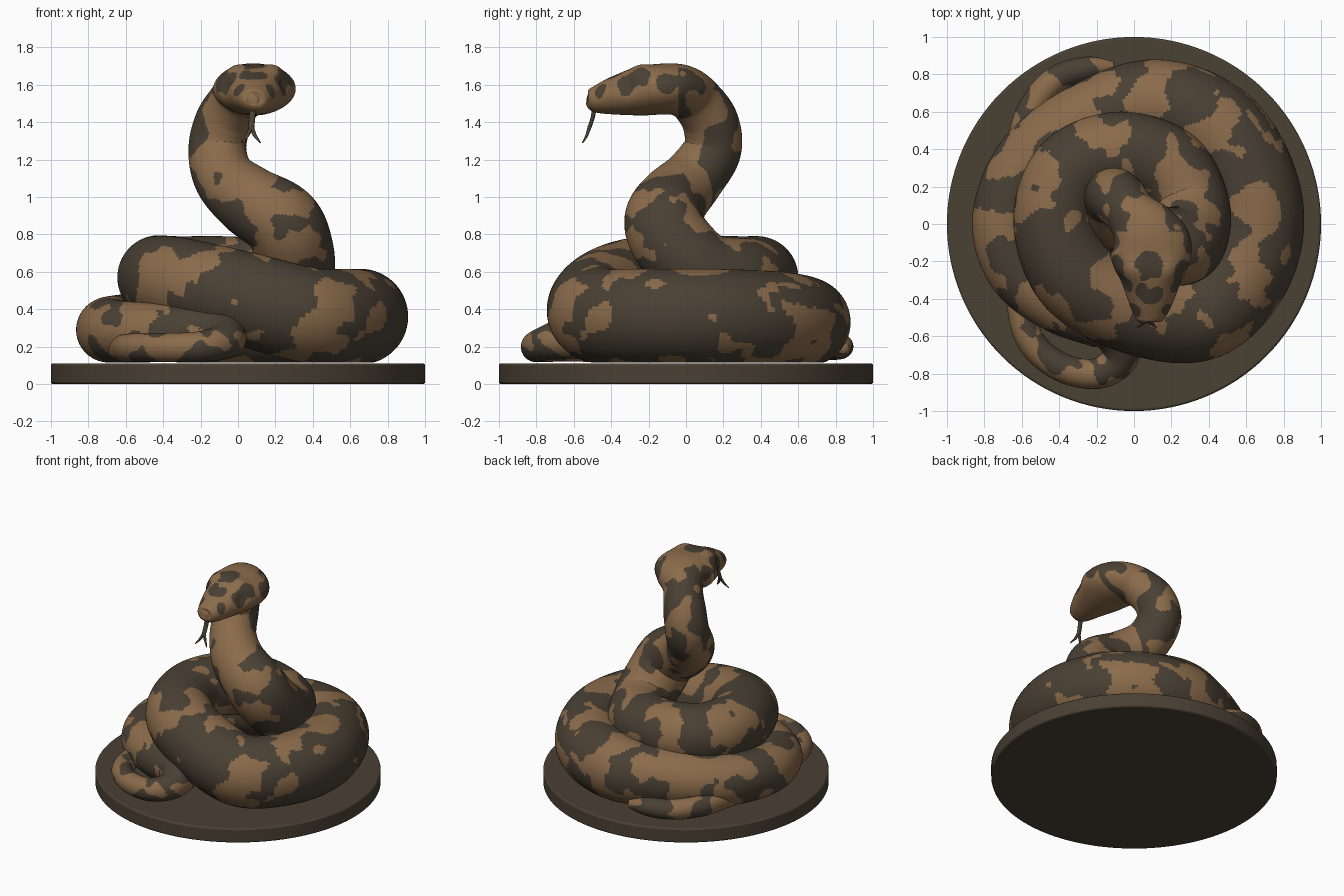
import bpy, bmesh, math
from mathutils import Vector, noise

if "Cube" in bpy.data.objects:
    bpy.data.objects.remove(bpy.data.objects["Cube"], do_unlink=True)


def material(name, color):
    mat = bpy.data.materials.new(name)
    mat.use_nodes = True
    mat.diffuse_color = (*color, 1)
    mat.node_tree.nodes["Principled BSDF"].inputs["Base Color"].default_value = (*color, 1)
    return mat


DARK = material("dark brown", (0.068, 0.052, 0.034))
TAN = material("tan brown", (0.258, 0.148, 0.070))


def catmull(a, b, c, d, t):
    """Smooth interpolation of positions and radii between b and c."""
    return [0.5 * (2 * q + (r - p) * t + (2 * p - 5 * q + 4 * r - s) * t * t
                   + (3 * q - p - 3 * r + s) * t ** 3) for p, q, r, s in zip(a, b, c, d)]


def sample(keys, steps):
    keys = [keys[0]] + keys + [keys[-1]]
    rows = []
    for i in range(len(keys) - 3):
        rows += [catmull(*keys[i:i + 4], k / steps) for k in range(steps)]
    return rows + [keys[-1]]


def tube(name, keys, steps, sides, shape=None, paint=None):
    """Sweep an ellipse along keys of (x, y, z, half width, half height)."""
    rows = sample(keys, steps)
    points = [Vector(r[:3]) for r in rows]
    bm = bmesh.new()
    rings = []
    side = Vector((1, 0, 0))
    for i, (p, row) in enumerate(zip(points, rows)):
        along = (points[min(i + 1, len(points) - 1)] - points[max(i - 1, 0)]).normalized()
        side = (side - along * side.dot(along)).normalized()
        up = side.cross(along)
        ring = []
        for k in range(sides):
            a = math.tau * k / sides
            v = p + side * math.cos(a) * row[3] + up * math.sin(a) * row[4]
            ring.append(bm.verts.new(shape(v) if shape else v))
        rings.append(ring)
    for r, s in zip(rings, rings[1:]):
        for k in range(sides):
            n = (k + 1) % sides
            bm.faces.new((r[k], r[n], s[n], s[k]))
    bm.faces.new(rings[0])
    bm.faces.new(rings[-1])
    bmesh.ops.recalc_face_normals(bm, faces=bm.faces)
    for f in bm.faces:
        f.smooth = True
        f.material_index = paint(f.calc_center_median()) if paint else 0
    mesh = bpy.data.meshes.new(name)
    bm.to_mesh(mesh)
    bm.free()
    for mat in (DARK, TAN):
        mesh.materials.append(mat)
    obj = bpy.data.objects.new(name, mesh)
    bpy.context.collection.objects.link(obj)
    return obj


# Round base
bpy.ops.mesh.primitive_cylinder_add(vertices=128, radius=1, depth=0.11, location=(0, 0, 0.055))
base = bpy.context.object
base.name = "round_base"
base.data.materials.append(DARK)
bevel = base.modifiers.new("soft rim", "BEVEL")
bevel.width = 0.012
bevel.segments = 3
bpy.ops.object.shade_smooth_by_angle()

# Head sections from snout to nape: x, y, z, half width, half height
head = [(.08, -.528, 1.52, .03, .025), (.08, -.515, 1.52, .068, .056),
        (.085, -.46, 1.525, .1, .08), (.09, -.36, 1.545, .142, .108),
        (.09, -.24, 1.565, .195, .13), (.085, -.12, 1.577, .222, .136),
        (.05, -.03, 1.57, .185, .137)]

# Body sections from neck through the coils to the tail tip: x, y, z, radius
body = [(-.01, .05, 1.52, .14), (-.08, .13, 1.4, .15), (-.11, .14, 1.25, .155),
        (-.07, .04, 1.1, .165), (.06, -.07, .98, .19), (.23, -.12, .87, .21),
        (.29, -.06, .74, .215), (.3, .1, .6, .21), (.18, .3, .56, .22),
        (-.08, .38, .57, .22), (-.33, .28, .57, .22), (-.42, .02, .57, .225),
        (-.3, -.28, .54, .24), (.02, -.45, .46, .25), (.37, -.47, .37, .255),
        (.61, -.2, .36, .255), (.64, .15, .36, .255), (.45, .5, .35, .25),
        (.1, .645, .33, .235), (-.29, .53, .32, .205), (-.57, .32, .3, .185),
        (-.69, .02, .29, .175), (-.62, -.25, .28, .165), (-.4, -.43, .275, .155),
        (-.12, -.55, .27, .14), (-.075, -.71, .23, .1), (-.2, -.8, .2, .082),
        (-.4, -.76, .195, .077), (-.56, -.61, .195, .075), (-.62, -.35, .19, .075),
        (-.68, 0, .19, .075), (-.61, .4, .2, .075), (-.55, .61, .2, .075),
        (-.42, .77, .2, .072), (-.25, .83, .2, .065), (-.11, .84, .19, .03)]

# Centres and radii of the larger dark and tan patches
dark_spots = [(-.55, -.2, .62, .18), (.12, -.68, .4, .2), (.72, -.3, .5, .14),
              (.88, .05, .4, .22), (.85, -.25, .3, .18), (.68, .35, .55, .14),
              (.3, .62, .52, .13), (.35, -.55, .6, .14), (-.2, 0, 1.09, .07),
              (-.06, -.15, .9, .11), (.3, -.28, .82, .1), (.02, .18, 1.05, .13),
              (.03, .2, 1.25, .11), (-.5, -.03, .76, .1), (-.35, .3, .77, .1),
              (.1, .42, .76, .1), (-.72, .13, .44, .08), (-.72, -.15, .42, .1)]
tan_spots = [(-.25, -.5, .6, .13), (.55, -.62, .4, .08), (.8, -.45, .4, .09),
             (.8, .45, .4, .11), (.6, .68, .35, .1), (.4, .5, .6, .1),
             (.67, -.25, .61, .1), (.62, .15, .61, .08), (.1, -.25, 1.02, .13),
             (-.08, -.1, 1.25, .12), (-.05, -.02, 1.38, .11), (.3, -.25, .95, .1),
             (-.52, .3, .7, .1), (-.15, .45, .77, .08), (-.5, -.45, .42, .11),
             (-.8, -.1, .3, .1), (-.4, .65, .4, .12)]
# Head patches, mirrored: eye band, cheek, crown and snout
head_spots = [(.17, -.32, 1.62, .075), (.16, -.23, 1.63, .06), (.21, -.1, 1.61, .06),
              (.0, -.22, 1.7, .075), (.03, -.37, 1.65, .05), (.08, -.45, 1.57, .04)]
SPOTS = [(Vector(s[:3]), s[3], weight) for spots, weight in ((dark_spots, -.55), (tan_spots, .55))
         for s in spots]
HEAD_SPOTS = [(Vector(s[:3]), s[3]) for s in head_spots]


def snake_shape(v):
    """Rest the belly on the base; raise brows and sink the eye sockets."""
    v = v.copy()
    for s in (-1, 1):
        brow = Vector((.09 + s * .11, -.25, 1.665))
        eye = Vector((.09 + s * .18, -.31, 1.6))
        v.z += .028 * math.exp(-((v - brow).length / .07) ** 2)
        v.x -= s * .022 * math.exp(-((v - eye).length / .05) ** 2)
    v.z = max(v.z, .115)
    return v


def blotches(p):
    """Ragged camouflage patches: 0 is dark, 1 is tan."""
    ragged = noise.noise(p * 13)
    if p.z > 1.42 and p.y < -.04:
        q = Vector((abs(p.x - .085), p.y, p.z))
        return int(all((q - c).length > r * (1 + .6 * ragged) for c, r in HEAD_SPOTS))
    n = noise.noise(p * 5.4 + Vector((3, 7, 1))) + .35 * ragged
    for c, r, weight in SPOTS:
        near = (p - c).length_squared / (r * r)
        if near < 6:
            n += weight * math.exp(-near)
    return int(n > .02)


tube("snake_body", head + [(*k, k[3]) for k in body], 24, 110, snake_shape, blotches)

# Forked tongue
tube("tongue", [(.08, -.45, 1.5, .018, .012), (.08, -.485, 1.48, .018, .012),
                (.075, -.5, 1.42, .017, .011), (.07, -.52, 1.36, .016, .01)], 6, 12)
for label, s in (("left", 1), ("right", -1)):
    tube("tongue_fork_" + label, [(.072, -.517, 1.375, .012, .01),
                                  (.07 + s * .02, -.53, 1.33, .01, .008),
                                  (.07 + s * .05, -.553, 1.29, .003, .003)], 6, 10)
